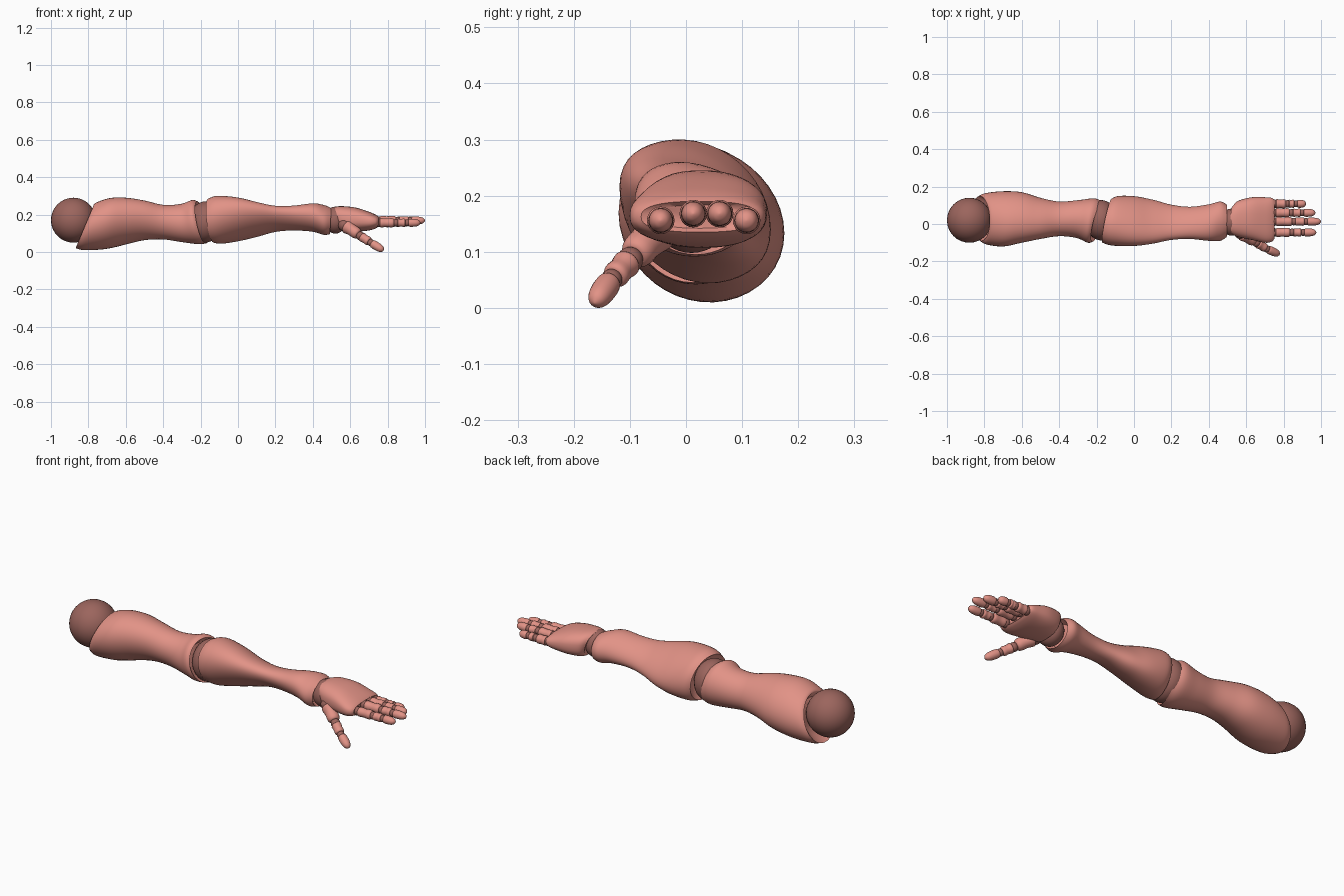
import bpy, bmesh, math
from mathutils import Vector

if "Cube" in bpy.data.objects:
    bpy.data.objects.remove(bpy.data.objects["Cube"], do_unlink=True)


def make_material(name, colour):
    mat = bpy.data.materials.new(name)
    mat.use_nodes = True
    mat.diffuse_color = colour
    mat.node_tree.nodes["Principled BSDF"].inputs["Base Color"].default_value = colour
    return mat


SKIN = make_material("salmon skin", (0.76, 0.29, 0.24, 1))
JOINT = make_material("dark joint", (0.33, 0.13, 0.11, 1))


def finish(bm, name, mat):
    bmesh.ops.recalc_face_normals(bm, faces=bm.faces)
    mesh = bpy.data.meshes.new(name)
    bm.to_mesh(mesh)
    bm.free()
    mesh.materials.append(mat)
    obj = bpy.data.objects.new(name, mesh)
    bpy.context.collection.objects.link(obj)
    bpy.ops.object.select_all(action="DESELECT")
    obj.select_set(True)
    bpy.context.view_layer.objects.active = obj
    bpy.ops.object.shade_smooth_by_angle(angle=math.radians(50))
    return obj


def skin_rings(rings, name, mat):
    """Bridge equal rings of points into a closed tube."""
    bm = bmesh.new()
    loops = [[bm.verts.new(p) for p in ring] for ring in rings]
    count = len(loops[0])
    for low, high in zip(loops, loops[1:]):
        for i in range(count):
            j = (i + 1) % count
            bm.faces.new((low[i], low[j], high[j], high[i]))
    bm.faces.new(loops[0])
    bm.faces.new(loops[-1])
    return finish(bm, name, mat)


def smooth_keys(keys, steps):
    """Catmull-Rom interpolation through the key sections."""
    result = []
    for i in range(len(keys) - 1):
        group = [keys[max(i - 1, 0)], keys[i], keys[i + 1], keys[min(i + 2, len(keys) - 1)]]
        for s in range(steps):
            t = s / steps
            result.append([
                b + 0.5 * t * (c - a + t * (2 * a - 5 * b + 4 * c - d + t * (3 * (b - c) + d - a)))
                for a, b, c, d in zip(*group)])
    return result + [list(keys[-1])]


def limb(name, keys, start, end, power=1.0, cup=0.03, sides=40):
    """Loft along x. Keys: x, y low, y high, z low, z high, tilt.
    Start and end give the slant of the end rims against z and y."""
    sections = smooth_keys(keys, 5)
    rings = []
    for n, (x, y0, y1, z0, z1, tilt) in enumerate(sections):
        f = n / (len(sections) - 1)
        first, last = max(0, 1 - 3 * f), max(0, 3 * f - 2)
        ring = []
        for k in range(sides):
            a = math.tau * k / sides
            c, s = math.cos(a), math.sin(a + tilt)
            dy = (y1 - y0) / 2 * math.copysign(abs(c) ** power, c)
            dz = (z1 - z0) / 2 * math.copysign(abs(s) ** power, s)
            shift = sum(w * (g[0] * dz + g[1] * dy) for w, g in ((first, start), (last, end)))
            ring.append(Vector((x + shift, (y0 + y1) / 2 + dy, (z0 + z1) / 2 + dz)))
        rings.append(ring)

    # hollow sockets in both ends
    def socket(ring, push):
        mid = sum(ring, Vector()) / len(ring)
        return [mid + (p - mid) * 0.75 + Vector((push, 0, 0)) for p in ring]
    rings.insert(0, socket(rings[0], cup))
    rings.append(socket(rings[-1], -cup))
    return skin_rings(rings, name, SKIN)


def ball(name, centre, radii):
    bm = bmesh.new()
    bmesh.ops.create_uvsphere(bm, u_segments=32, v_segments=20, radius=1)
    for v in bm.verts:
        v.co = Vector(centre) + Vector(c * r for c, r in zip(v.co, radii))
    return finish(bm, name, JOINT)


BONE = ((0, 0.7), (0.07, 0.92), (0.45, 0.88), (0.8, 1), (0.95, 0.9), (1, 0.7))
TIP = ((0, 0.75), (0.08, 0.95), (0.4, 1), (0.7, 0.9), (0.88, 0.65), (0.97, 0.3), (1, 0.05))


def digit_part(name, a, b, r0, r1, profile):
    """Turned segment from point a to point b."""
    axis = b - a
    side = axis.cross(Vector((0, 0, 1))).normalized()
    up = side.cross(axis).normalized()
    rings = []
    for t, r in smooth_keys(profile, 3):
        radius = r * (r0 + (r1 - r0) * t)
        rings.append([a + axis * t + radius * (side * math.cos(q) + up * math.sin(q))
                      for q in (math.tau * k / 20 for k in range(20))])
    return skin_rings(rings, name, SKIN)


def digit(name, points, radii):
    """Chain of segments with a ball at each knuckle."""
    points = [Vector(p) for p in points]
    for i, (a, b) in enumerate(zip(points, points[1:])):
        last = i == len(points) - 2
        gap = (b - a).normalized() * radii[i] * 0.35
        ball(f"{name}_knuckle_{i + 1}", a, [radii[i] * 0.84] * 3)
        digit_part(f"{name}_segment_{i + 1}", a + gap, b if last else b - gap,
                   radii[i], radii[i + 1], TIP if last else BONE)


# Shoulder, elbow and wrist joints
ball("shoulder_ball", (-0.88, 0.02, 0.17), (0.12, 0.12, 0.12))
ball("elbow_joint", (-0.175, 0.02, 0.16), (0.085, 0.108, 0.11))
ball("wrist_joint", (0.52, 0.01, 0.17), (0.06, 0.072, 0.072))

# Upper arm
limb("upper_arm", [
    (-0.82, -0.09, 0.15, 0.02, 0.25, -0.1),
    (-0.79, -0.11, 0.165, 0.01, 0.265, -0.1),
    (-0.7, -0.12, 0.175, 0.015, 0.288, -0.15),
    (-0.6, -0.1, 0.17, 0.04, 0.29, -0.2),
    (-0.5, -0.08, 0.14, 0.063, 0.275, -0.2),
    (-0.4, -0.065, 0.12, 0.067, 0.252, -0.1),
    (-0.3, -0.075, 0.128, 0.052, 0.257, 0),
    (-0.23, -0.1, 0.137, 0.042, 0.278, 0),
    (-0.195, -0.095, 0.12, 0.045, 0.27, 0)],
    start=(0.42, 0), end=(-0.2, 0.25))

# Forearm
limb("forearm", [
    (-0.145, -0.1, 0.135, 0.05, 0.285, -0.1),
    (-0.1, -0.115, 0.15, 0.044, 0.3, -0.2),
    (0.0, -0.118, 0.148, 0.058, 0.292, -0.4),
    (0.1, -0.105, 0.13, 0.08, 0.267, -0.55),
    (0.2, -0.085, 0.103, 0.107, 0.247, -0.55),
    (0.3, -0.08, 0.092, 0.115, 0.248, -0.4),
    (0.4, -0.09, 0.105, 0.108, 0.26, -0.2),
    (0.46, -0.09, 0.12, 0.092, 0.25, 0),
    (0.495, -0.07, 0.105, 0.095, 0.235, 0)],
    start=(-0.1, 0.2), end=(0.05, 0))

# Hand
limb("palm", [
    (0.535, -0.06, 0.1, 0.115, 0.24, 0),
    (0.56, -0.07, 0.125, 0.108, 0.245, 0),
    (0.63, -0.085, 0.143, 0.108, 0.237, 0),
    (0.7, -0.1, 0.143, 0.115, 0.215, 0),
    (0.735, -0.095, 0.14, 0.125, 0.2, 0),
    (0.75, -0.08, 0.13, 0.135, 0.19, 0)],
    start=(-0.3, 0), end=(0, 0), power=0.8, cup=0.01)

# Fingers: name, y, z, tip x
for label, y, z, tip in (("index", -0.045, 0.156, 0.975), ("middle", 0.013, 0.168, 1.0),
                         ("ring", 0.06, 0.168, 0.97), ("little", 0.108, 0.156, 0.92)):
    length = tip - 0.75
    digit(f"{label}_finger",
          [(0.75 + length * f, y, z) for f in (0, 0.42, 0.68, 1)],
          (0.027, 0.024, 0.022, 0.02))

# Thumb
digit("thumb", [(0.57, -0.045, 0.145), (0.655, -0.1, 0.085), (0.71, -0.133, 0.05),
                (0.778, -0.163, 0.008)], (0.042, 0.028, 0.023, 0.022))
